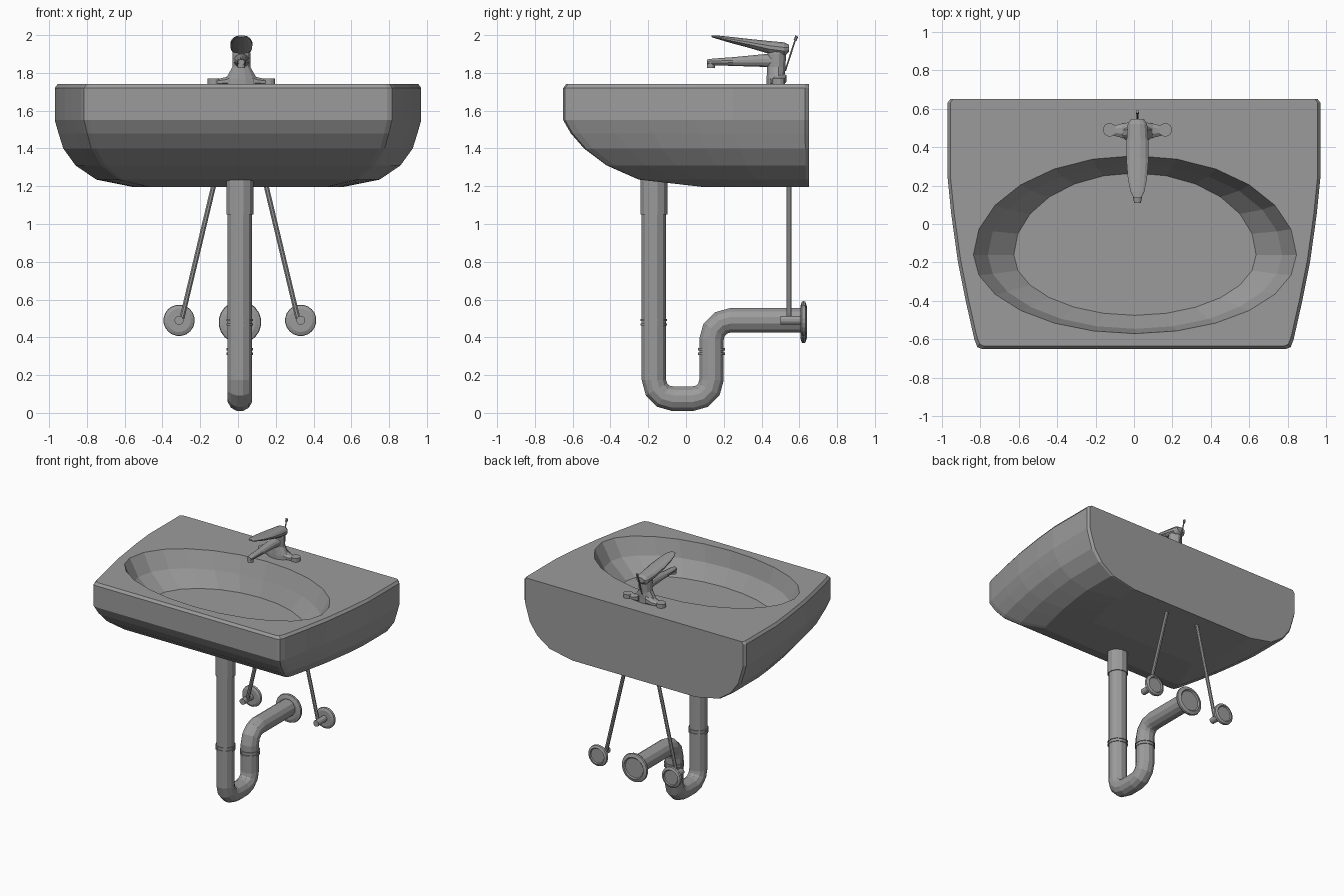
import bpy, bmesh, math
from mathutils import Vector

if "Cube" in bpy.data.objects:
    bpy.data.objects.remove(bpy.data.objects["Cube"])

grey = bpy.data.materials.new("plain grey")
grey.use_nodes = True
colour = (0.33, 0.33, 0.33, 1)
grey.diffuse_color = colour
grey.node_tree.nodes["Principled BSDF"].inputs["Base Color"].default_value = colour

X, Y, Z = Vector((1, 0, 0)), Vector((0, 1, 0)), Vector((0, 0, 1))
CX = 0.01  # plumbing and tap sit slightly off centre


def finish(name, bm):
    bmesh.ops.recalc_face_normals(bm, faces=bm.faces)
    mesh = bpy.data.meshes.new(name)
    bm.to_mesh(mesh)
    bm.free()
    mesh.materials.append(grey)
    obj = bpy.data.objects.new(name, mesh)
    bpy.context.collection.objects.link(obj)
    return obj


def skin(bm, rings):
    """Join rings of equal length with quads."""
    loops = [[bm.verts.new(p) for p in ring] for ring in rings]
    for a, b in zip(loops, loops[1:]):
        for i in range(len(a)):
            j = (i + 1) % len(a)
            bm.faces.new((a[i], a[j], b[j], b[i]))
    return loops


def loft(name, rings):
    bm = bmesh.new()
    loops = skin(bm, rings)
    bm.faces.new(loops[0])
    bm.faces.new(loops[-1])
    return finish(name, bm)


def oval(centre, u, v, n=12):
    turn = [2 * math.pi * (i + 0.5) / n for i in range(n)]
    return [Vector(centre) + u * math.cos(t) + v * math.sin(t) for t in turn]


def rod(name, a, b, ra, rb=None, n=12):
    a, b = Vector(a), Vector(b)
    d = (b - a).normalized()
    u = d.cross(X if abs(d.x) < 0.9 else Z).normalized()
    v = d.cross(u)
    rb = ra if rb is None else rb
    return loft(name, [oval(a, u * ra, v * ra, n), oval(b, u * rb, v * rb, n)])


# Basin: plan outline shrunk downwards, then an oval bowl let into the top
half = [(.79, -.65), (.815, -.64), (.83, -.6), (.875, -.4), (.915, -.2),
        (.95, .05), (.97, .25), (.97, .63), (.955, .65)]
plan = half + [(-x, y) for x, y in reversed(half)]


def outline(z, width, front):
    k = (0.65 - front) / 1.3
    return [(x * width / .97, .65 - (.65 - y) * k, z) for x, y in plan]


def bowl_ring(z, rx, front, back, n=24):
    mid = -0.16
    ring = []
    for i in range(n):
        t = 2 * math.pi * i / n
        s = math.sin(t)
        ry = back - mid if s > 0 else mid - front
        ring.append((CX * 0.5 + rx * math.cos(t), mid + ry * s, z))
    return ring


bm = bmesh.new()
outer = skin(bm, [outline(*level) for level in (
    (1.195, .55, .1), (1.235, .75, -.25), (1.31, .86, -.42), (1.40, .925, -.54),
    (1.48, .95, -.61), (1.55, .97, -.65), (1.72, .97, -.65), (1.74, .955, -.635))])
bowl = skin(bm, [bowl_ring(1.74, .84, -.57, .355), bowl_ring(1.61, .765, -.545, .31),
                 bowl_ring(1.49, .63, -.475, .265)])
bm.faces.new(outer[0])
bm.faces.new(bowl[-1])
rim = [bm.edges.get((loop[i - 1], loop[i]))
       for loop in (outer[-1], bowl[0]) for i in range(len(loop))]
bmesh.ops.triangle_fill(bm, edges=rim, use_beauty=True, normal=Z)
finish("basin", bm)

# Drain trap: a round pipe swept along a bent path in the middle plane
corners = [(-.17, 1.24), (-.17, .075), (.135, .075), (.135, .49), (.62, .49)]
path = [Vector((CX, *corners[0]))]
for i in range(1, 4):
    p, c, q = (Vector((CX, *corners[k])) for k in (i - 1, i, i + 1))
    a, b = (p - c).normalized(), (q - c).normalized()
    for step in range(4):
        t = step * math.pi / 6
        path.append(c + 0.1 * (a * (1 - math.sin(t)) + b * (1 - math.cos(t))))
path.append(Vector((CX, *corners[-1])))
rings = []
for i, p in enumerate(path):
    d = (path[min(i + 1, len(path) - 1)] - path[max(i - 1, 0)]).normalized()
    if i in (0, 1):
        d = -Z
    rings.append(oval(p, X * .067, d.cross(X) * .067))
loft("trap_pipe", rings)
rod("drain_sleeve", (CX, -.17, 1.05), (CX, -.17, 1.24), .074)
for y, z in ((-.17, .48), (.135, .325)):
    for k in (-1, 1):
        rod("pipe_collar", (CX, y, z + k * .012 - .006), (CX, y, z + k * .012 + .006), .073)


# Wall flanges: discs with a bevelled rim
def flange(name, x, z, r):
    loft(name, [oval((x, y, z), X * r * s, Z * r * s, 20) for y, s in
                ((.605, .75), (.613, .97), (.622, 1), (.632, .97), (.64, .75), (.632, .68))])


flange("trap_flange", CX, .48, .113)

# Water supply: two slanting rods, each ending in a valve on the wall
for side in (-1, 1):
    x = CX + side * .322
    rod("supply_rod", (CX + side * .135, .545, 1.22), (x - side * .015, .545, .5), .014, n=8)
    rod("supply_valve", (x, .5, .49), (x, .62, .49), .024)
    flange("supply_flange", x, .49, .083)

# Tap body and its two side pads
TX = CX + .008
loft("tap_body", [oval((TX, y, z), X * rx, Y * ry) for z, y, rx, ry in
                  ((1.73, .475, .09, .05), (1.77, .475, .085, .05), (1.83, .478, .05, .05),
                   (1.9, .48, .05, .052), (1.925, .485, .045, .048))])
for side in (-1, 1):
    rod("tap_pad", (TX + side * .145, .49, 1.73), (TX + side * .145, .49, 1.77), .035)
    loft("tap_arm", [oval((TX + side * x, .485, z), Y * hy, Z * hz, 8) for x, z, hy, hz in
                     ((.03, 1.77, .05, .045), (.08, 1.755, .04, .025), (.145, 1.75, .022, .014))])


# Spout, nozzle and lever, lofted along the depth
def along_depth(name, sections):
    loft(name, [oval((TX, y, z), X * w, Z * h) for y, z, w, h in sections])


along_depth("tap_spout", [(.48, 1.865, .045, .04), (.4, 1.865, .036, .034),
                          (.25, 1.86, .028, .024), (.14, 1.858, .025, .018),
                          (.11, 1.857, .018, .014)])
rod("spout_nozzle", (TX, .132, 1.825), (TX, .132, 1.86), .021)
along_depth("tap_lever", [(.545, 1.93, .035, .02), (.52, 1.925, .052, .038),
                          (.44, 1.935, .058, .035), (.34, 1.955, .06, .025),
                          (.24, 1.974, .052, .017), (.17, 1.988, .038, .01),
                          (.135, 1.994, .02, .005)])

# Pop-up waste rod with a small knob
rod("waste_rod", (TX, .525, 1.81), (TX, .58, 1.98), .005, n=6)
rod("waste_knob", (TX, .578, 1.972), (TX, .586, 1.995), .009, n=8)
